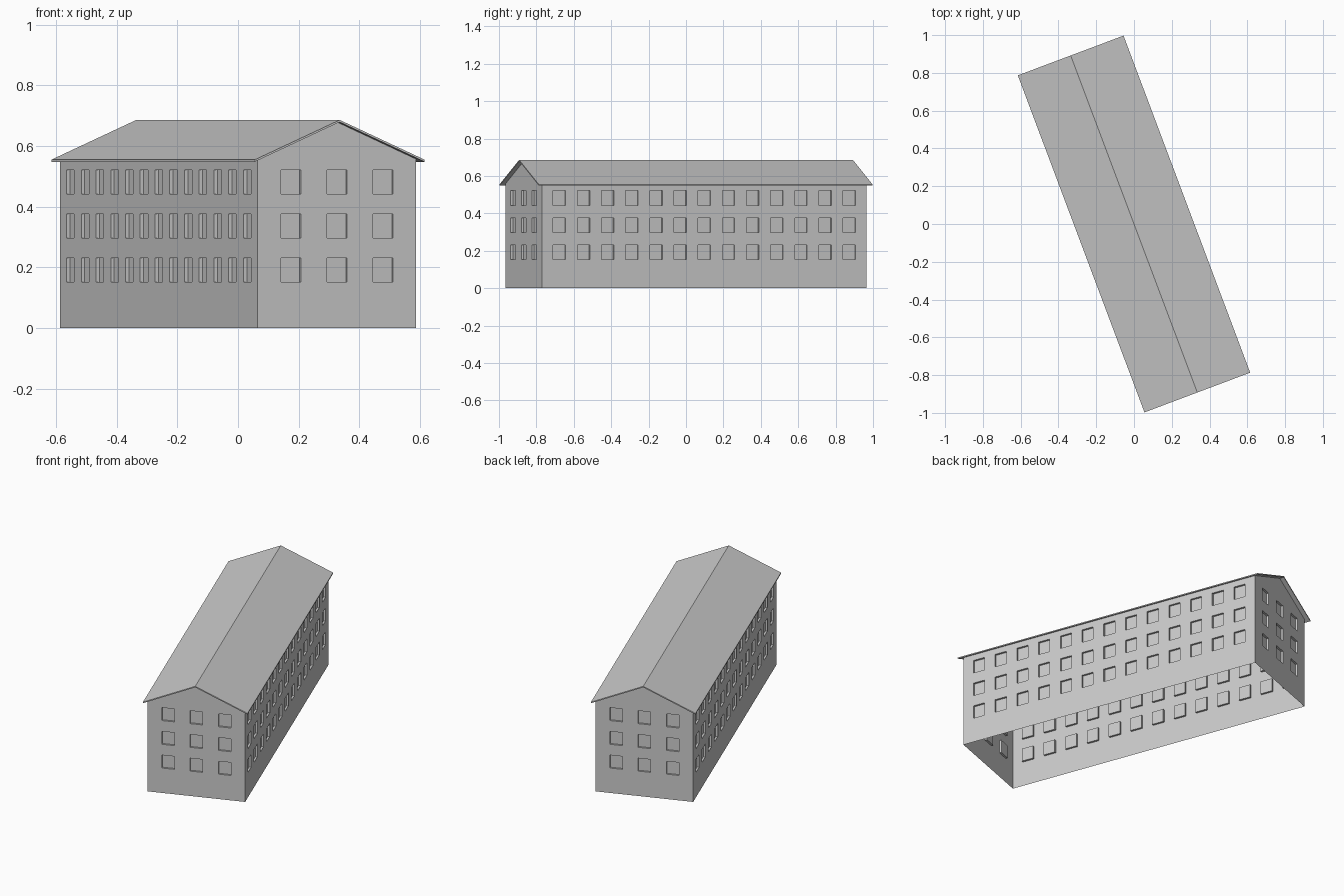
import bpy, bmesh, math
from mathutils import Matrix

if "Cube" in bpy.data.objects:
    bpy.data.objects.remove(bpy.data.objects["Cube"])

TURN = math.radians(20.6)             # whole house is turned about z
HL, HW = 0.927, 0.279                 # half length / half width of the walls
RL, RW = 0.953, 0.299                 # half length / half width of the roof
EAVE, RIDGE, THICK = 0.555, 0.686, 0.007
SLOPE = (RIDGE - EAVE) / RW
TOP = EAVE - THICK + (RW - HW) * SLOPE  # wall height under the roof
WIN_W, WIN_H, DEPTH = 0.071, 0.079, 0.012
FLOORS = (0.1915, 0.3365, 0.4815)


def finish(bm, name, angle):
    bmesh.ops.remove_doubles(bm, verts=bm.verts, dist=1e-5)
    bm.transform(Matrix.Rotation(angle, 4, 'Z'))
    me = bpy.data.meshes.new(name)
    bm.to_mesh(me)
    bm.free()
    ob = bpy.data.objects.new(name, me)
    bpy.context.collection.objects.link(ob)
    return ob


def cuts(lo, hi, centres, size):
    # grid lines: odd-numbered intervals are windows
    out = [lo]
    for c in centres:
        out += [c - size / 2, c + size / 2]
    return out + [hi]


def wall(name, half, dist, count, pitch, angle, gable):
    bm = bmesh.new()

    def face(*pts):
        bm.faces.new([bm.verts.new((s, -dist + d, z)) for s, d, z in pts])

    xs = cuts(-half, half, [(i - (count - 1) / 2) * pitch for i in range(count)], WIN_W)
    zs = cuts(0, TOP, FLOORS, WIN_H)
    for i in range(len(xs) - 1):
        for j in range(len(zs) - 1):
            ring = [(xs[i], zs[j]), (xs[i + 1], zs[j]),
                    (xs[i + 1], zs[j + 1]), (xs[i], zs[j + 1])]
            if i % 2 and j % 2:
                # recessed window pane with its four reveals
                face(*[(s, DEPTH, z) for s, z in ring])
                for a, b in zip(ring, ring[1:] + ring[:1]):
                    face((a[0], 0, a[1]), (b[0], 0, b[1]),
                         (b[0], DEPTH, b[1]), (a[0], DEPTH, a[1]))
            else:
                face(*[(s, 0, z) for s, z in ring])
    if gable:
        # pediment up to the underside of the roof
        face(*[(s, 0, TOP) for s in xs], (0, 0, RIDGE - THICK))
    return finish(bm, name, TURN + angle)


# Four walls, open underneath
for k, side in enumerate(("front", "back")):
    wall(side + "_gable_wall", HW, HL, 3, 0.162, k * math.pi, True)
for k, side in enumerate(("right", "left")):
    wall(side + "_long_wall", HL, HW, 13, 0.138, math.pi / 2 + k * math.pi, False)

# Thin gabled roof slab with overhang
bm = bmesh.new()
profile = [(-RW, EAVE), (-RW, EAVE - THICK), (0, RIDGE - THICK),
           (RW, EAVE - THICK), (RW, EAVE), (0, RIDGE)]
end = bm.faces.new([bm.verts.new((x, -RL, z)) for x, z in profile])
res = bmesh.ops.extrude_face_region(bm, geom=[end], use_keep_orig=True)
for v in res["geom"]:
    if isinstance(v, bmesh.types.BMVert):
        v.co.y = RL
bmesh.ops.recalc_face_normals(bm, faces=bm.faces)
finish(bm, "roof", TURN)
